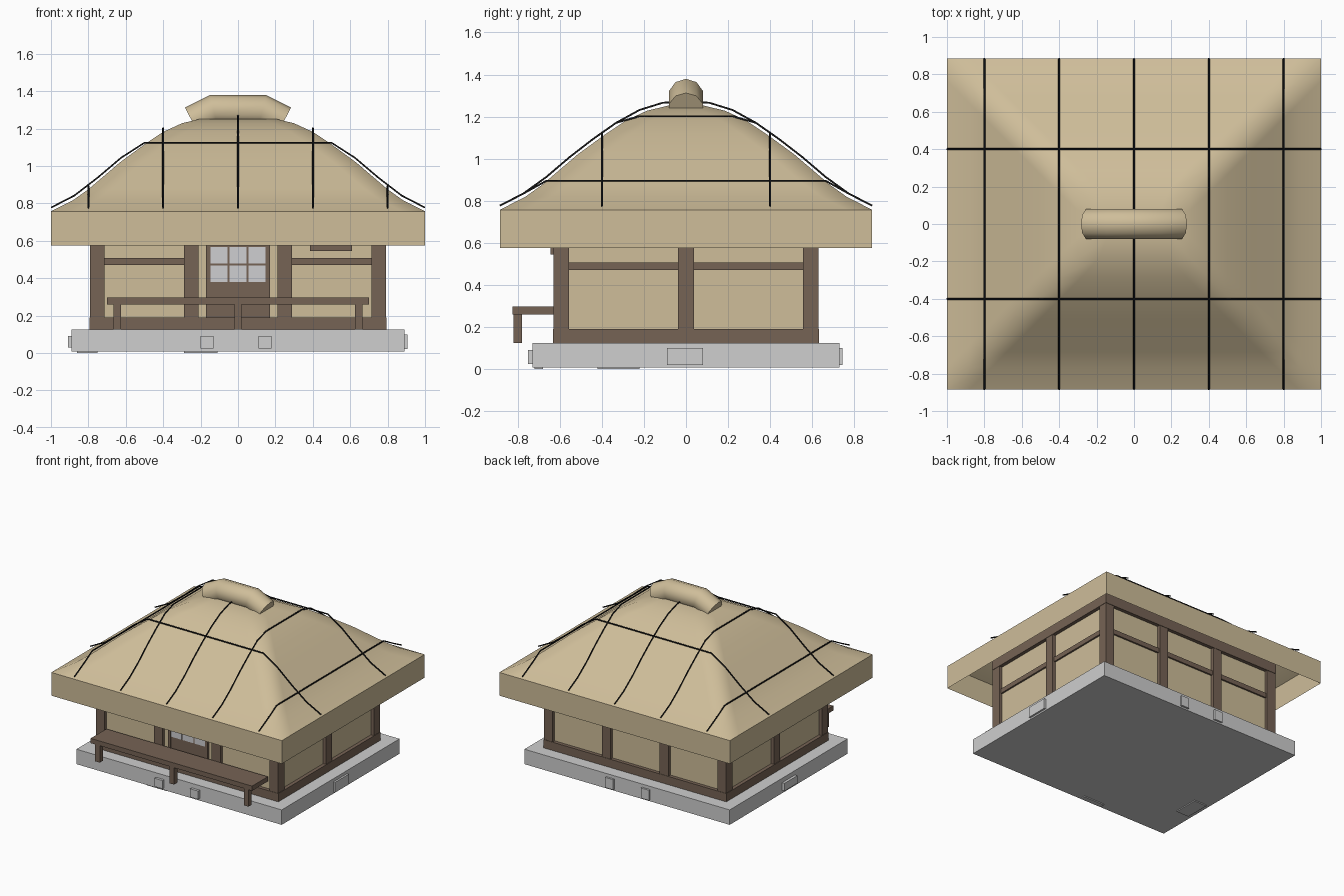
import bpy, bmesh, math
from mathutils import Vector

if "Cube" in bpy.data.objects:
    bpy.data.objects.remove(bpy.data.objects["Cube"])


def material(name, r, g, b):
    m = bpy.data.materials.new(name)
    m.use_nodes = True
    m.diffuse_color = (r, g, b, 1)
    m.node_tree.nodes["Principled BSDF"].inputs["Base Color"].default_value = (r, g, b, 1)
    return m


STRAW = material("straw", 0.62, 0.51, 0.32)
WOOD = material("brown wood", 0.18, 0.125, 0.09)
STONE = material("pale stone", 0.62, 0.62, 0.62)
GLASS = material("paper pane", 0.62, 0.62, 0.64)
ROPE = material("black rope", 0.01, 0.01, 0.01)


def finish(name, bm, mat, smooth=None):
    bmesh.ops.recalc_face_normals(bm, faces=bm.faces)
    mesh = bpy.data.meshes.new(name)
    bm.to_mesh(mesh)
    bm.free()
    mesh.materials.append(mat)
    ob = bpy.data.objects.new(name, mesh)
    bpy.context.collection.objects.link(ob)
    if smooth:
        bpy.ops.object.select_all(action="DESELECT")
        ob.select_set(True)
        bpy.context.view_layer.objects.active = ob
        bpy.ops.object.shade_smooth_by_angle(angle=math.radians(smooth))
    return ob


def box(name, x, y, z, mat):
    """Box from (low, high) pairs on each axis."""
    bm = bmesh.new()
    bmesh.ops.create_cube(bm, size=1)
    for v in bm.verts:
        v.co = [p[0] if c < 0 else p[1] for c, p in zip(v.co, (x, y, z))]
    return finish(name, bm, mat)


def loft(bm, rings, cap_start, cap_end):
    """Skin a list of equal-length point loops."""
    loops = [[bm.verts.new(p) for p in ring] for ring in rings]
    n = len(loops[0])
    for a, b in zip(loops, loops[1:]):
        for i in range(n):
            bm.faces.new((a[i], a[(i + 1) % n], b[(i + 1) % n], b[i]))
    if cap_start:
        bm.faces.new(loops[0])
    if cap_end:
        bm.faces.new(loops[-1])


# Stone base with protruding blocks and footing plates
box("stone_base", (-0.89, 0.89), (-0.73, 0.73), (0.008, 0.125), STONE)
for x in (-0.165, 0.145):
    box("front_block", (x - 0.035, x + 0.035), (-0.75, -0.7), (0.025, 0.09), STONE)
    box("back_block", (x - 0.035, x + 0.035), (0.7, 0.745), (0.02, 0.1), STONE)
box("left_block", (0.85, 0.905), (-0.09, 0.08), (0.02, 0.1), STONE)
box("right_block", (-0.91, -0.85), (-0.08, 0.08), (0.03, 0.09), STONE)
box("front_footing", (-0.29, -0.11), (-0.72, -0.68), (0, 0.01), STONE)
box("side_footing", (-0.86, -0.75), (-0.42, -0.22), (0, 0.01), STONE)

# Plaster walls
box("walls", (-0.765, 0.765), (-0.605, 0.605), (0.12, 0.77), STRAW)

# Timber frame: posts, sills, top plates and rails
W, D, T = 0.79, 0.63, 0.075
for s in (-1, 1):
    for x in (-0.7525, -0.25, 0.25, 0.7525):
        y = s * (D - T / 2)
        box("wall_post", (x - T / 2, x + T / 2), (y - T / 2, y + T / 2), (0.125, 0.77), WOOD)
    x = s * (W - T / 2)
    box("side_middle_post", (x - T / 2, x + T / 2), (-0.037, 0.037), (0.125, 0.77), WOOD)
    for part, z, grow in (("sill", (0.125, 0.19), 0.003), ("top_plate", (0.69, 0.765), 0.003),
                          ("rail", (0.47, 0.507), -0.012)):
        box("side_" + part, sorted((s * (W + grow), s * (W - 0.06))),
            (-D - grow, D + grow), z, WOOD)
        y = sorted((s * (D + grow), s * (D - 0.06)))
        if part == "rail" and s < 0:
            for a, b in ((-0.74, -0.25), (0.25, 0.74)):
                box("front_rail", (a, b), y, z, WOOD)
        else:
            box("long_" + part, (-W - grow, W + grow), y, z, WOOD)

# Door with a grid of panes
box("door", (-0.15, 0.15), (-0.615, -0.6), (0.19, 0.7), WOOD)
for s in (-1, 1):
    box("door_jamb", sorted((s * 0.15, s * 0.17)), (-0.622, -0.6), (0.19, 0.7), WOOD)
for i in (-1, 0, 1):
    for j in range(3):
        x, z = i * 0.102, 0.38 + j * 0.098
        box("door_pane", (x - 0.046, x + 0.046), (-0.62, -0.614), (z, z + 0.088), GLASS)

# Hanging board beside the door
box("hanging_board", (0.385, 0.61), (-0.645, -0.615), (0.545, 0.66), WOOD)

# Bench along the front
box("bench_seat", (-0.7, 0.7), (-0.825, -0.63), (0.26, 0.297), WOOD)
for x in (-0.645, 0, 0.645):
    box("bench_leg", (x - 0.02, x + 0.02), (-0.82, -0.78), (0.125, 0.265), WOOD)

# Hipped thatch roof: half-width and height at each level
PROFILE = [(1, 0.757), (0.88, 0.818), (0.8, 0.875), (0.63, 1.02), (0.5, 1.115),
           (0.4, 1.182), (0.3, 1.228), (0.2, 1.252)]
INSET = 0.115


def roof_ring(a, z):
    b = a - INSET
    c = min(0.12, b * 0.6)
    pts = []
    for sx, sy in ((1, 1), (-1, 1), (-1, -1), (1, -1)):
        corner = [(a * sx, (b - c) * sy, z), (a * sx, b * sy, z), ((a - c) * sx, b * sy, z)]
        pts += corner if sx * sy > 0 else corner[::-1]
    return pts


bm = bmesh.new()
loft(bm, [roof_ring(1, 0.575)] + [roof_ring(a, z) for a, z in PROFILE], False, True)
finish("thatch_roof", bm, STRAW, 60)


def roof_height(x, y):
    a = max(abs(x), abs(y) + INSET)
    for (a0, z0), (a1, z1) in zip(PROFILE, PROFILE[1:]):
        if a >= a1:
            return z0 + (z1 - z0) * (a0 - a) / (a0 - a1)
    return PROFILE[-1][1]


# Net of ropes over the thatch
def rope(name, points):
    curve = bpy.data.curves.new(name, "CURVE")
    curve.dimensions = "3D"
    curve.bevel_depth = 0.005
    curve.bevel_resolution = 1
    curve.use_fill_caps = True
    spline = curve.splines.new("POLY")
    spline.points.add(len(points) - 1)
    for p, (x, y) in zip(spline.points, points):
        p.co = (x, y, roof_height(x, y) + 0.02, 1)
    curve.materials.append(ROPE)
    bpy.context.collection.objects.link(bpy.data.objects.new(name, curve))


steps = [i / 8 - 1 for i in range(17)]
for x in (-0.8, -0.4, 0, 0.4, 0.8):
    rope("cross_rope", [(x, t * (1 - INSET)) for t in steps])
for y in (-0.4, 0.4):
    rope("long_rope", [(t, y) for t in steps])

# Bent ridge bundle on the top
bend = math.atan2(0.06, 0.115)
rings = []
for x, z, tilt in ((-0.245, 1.238, bend), (-0.13, 1.298, bend / 2),
                   (0.13, 1.298, -bend / 2), (0.245, 1.238, -bend)):
    up = Vector((-math.sin(tilt), 0, math.cos(tilt)))
    ring = []
    for k in range(10):
        t = math.tau * k / 10
        ring.append(Vector((x, 0, z)) + 0.084 * (up * math.cos(t) + Vector((0, math.sin(t), 0))))
    rings.append(ring)
bm = bmesh.new()
loft(bm, rings, True, True)
finish("ridge_bundle", bm, STRAW, 45)
